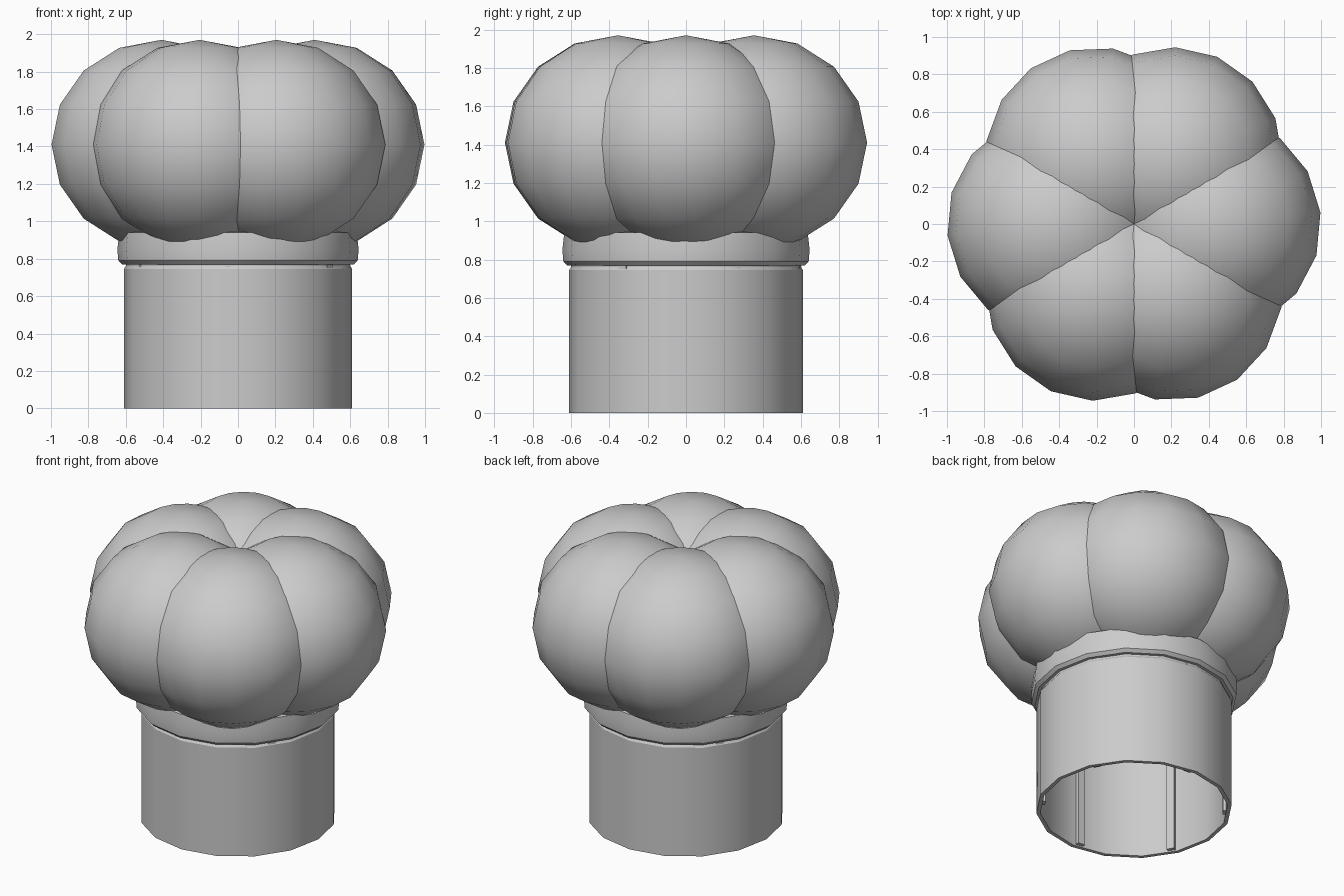
import bpy, bmesh, math
from mathutils import Matrix, Vector

cube = bpy.data.objects.get("Cube")
if cube:
    bpy.data.objects.remove(cube, do_unlink=True)

grey = bpy.data.materials.new("light_grey")
grey.use_nodes = True
colour = (0.6, 0.6, 0.6, 1)
grey.diffuse_color = colour
grey.node_tree.nodes["Principled BSDF"].inputs["Base Color"].default_value = colour


def finish(bm, name, angle):
    bmesh.ops.recalc_face_normals(bm, faces=bm.faces)
    mesh = bpy.data.meshes.new(name)
    bm.to_mesh(mesh)
    bm.free()
    obj = bpy.data.objects.new(name, mesh)
    bpy.context.collection.objects.link(obj)
    mesh.materials.append(grey)
    bpy.ops.object.select_all(action='DESELECT')
    obj.select_set(True)
    bpy.context.view_layer.objects.active = obj
    bpy.ops.object.shade_smooth_by_angle(angle=math.radians(angle))
    return obj


def lathe(name, profile, sides, angle=30):
    """Spin a (radius, height) profile around the vertical axis."""
    bm = bmesh.new()
    verts = [bm.verts.new((r, 0, z)) for r, z in profile]
    edges = [bm.edges.new(pair) for pair in zip(verts, verts[1:])]
    bmesh.ops.spin(bm, geom=verts + edges, cent=(0, 0, 0), axis=(0, 0, 1),
                   angle=math.tau, steps=sides, use_duplicate=False)
    bmesh.ops.remove_doubles(bm, verts=bm.verts, dist=0.0005)
    return finish(bm, name, angle)


# Hollow lower tube with a slightly rounded upper lip
lathe("lower_tube", [(0.585, 0.78), (0.585, 0), (0.61, 0), (0.61, 0.745),
                     (0.6, 0.76), (0.6, 0.78)], 16)

# Collar that closes the tube and carries the puffed crown
lathe("collar", [(0, 0.77), (0.62, 0.77), (0.64, 0.79), (0.645, 0.85),
                 (0.635, 0.94), (0, 1.0)], 16)

# Ribs inside the tube
for i in range(6):
    bm = bmesh.new()
    bmesh.ops.create_cube(bm, size=1, matrix=Matrix.Rotation(math.radians(26 + 60 * i), 4, 'Z')
                          @ Matrix.Translation((0.575, 0, 0.39))
                          @ Matrix.Diagonal((0.04, 0.05, 0.76, 1)))
    finish(bm, f"inner_rib_{i + 1}", 30)

# Six overlapping round lobes of the crown
for i in range(6):
    bm = bmesh.new()
    bmesh.ops.create_uvsphere(bm, u_segments=16, v_segments=8, radius=1)
    bm.transform(Matrix.Rotation(math.radians(60 * i), 4, 'Z')
                 @ Matrix.Translation((0.41, 0, 1.41))
                 @ Matrix.Rotation(math.radians(6), 4, 'Z')
                 @ Matrix.Diagonal((0.59, 0.59, 0.56, 1)))
    finish(bm, f"crown_lobe_{i + 1}", 40)
